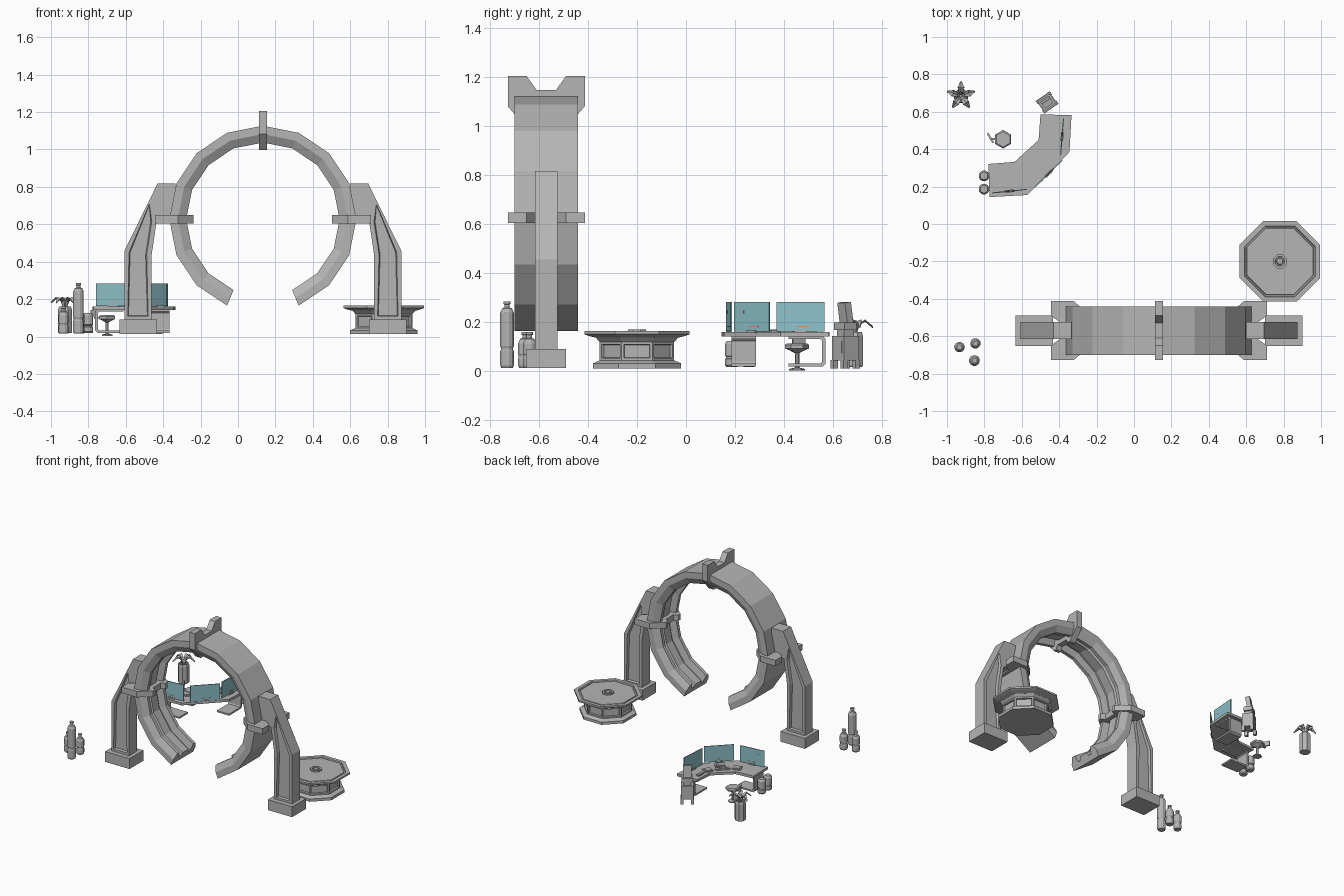
import bpy, bmesh, math
from mathutils import Matrix, Vector

cube = bpy.data.objects.get("Cube")
if cube:
    bpy.data.objects.remove(cube, do_unlink=True)


def material(name, rgb):
    m = bpy.data.materials.new(name)
    m.use_nodes = True
    m.diffuse_color = (*rgb, 1)
    m.node_tree.nodes["Principled BSDF"].inputs["Base Color"].default_value = (*rgb, 1)
    return m


GREY = material("plain grey", (0.46, 0.46, 0.46))
TEAL = material("screen teal", (0.27, 0.54, 0.59))
ORANGE = material("display orange", (0.7, 0.3, 0.15))


def finish(bm, name, mat=GREY, matrix=None):
    bmesh.ops.recalc_face_normals(bm, faces=bm.faces)
    me = bpy.data.meshes.new(name)
    bm.to_mesh(me)
    bm.free()
    ob = bpy.data.objects.new(name, me)
    me.materials.append(mat)
    if matrix:
        ob.matrix_world = matrix
    bpy.context.collection.objects.link(ob)
    return ob


def place(x, y, z=0, turn=0):
    return Matrix.Translation((x, y, z)) @ Matrix.Rotation(math.radians(turn), 4, 'Z')


def prism(name, pts, lo, hi, plane='XZ', inset=None, matrix=None, mat=GREY):
    """Extrude an outline along the axis left over; optionally recess its two caps."""
    def put(a, b, c):
        return {'XZ': (a, c, b), 'XY': (a, b, c), 'YZ': (c, a, b)}[plane]
    bm = bmesh.new()
    rows = [[bm.verts.new(put(a, b, c)) for a, b in pts] for c in (lo, hi)]
    caps = [bm.faces.new(r) for r in rows]
    n = len(pts)
    for i in range(n):
        j = (i + 1) % n
        bm.faces.new((rows[0][i], rows[0][j], rows[1][j], rows[1][i]))
    bmesh.ops.recalc_face_normals(bm, faces=bm.faces)
    if inset:
        bmesh.ops.inset_individual(bm, faces=caps, thickness=inset)
        bmesh.ops.inset_individual(bm, faces=caps, thickness=0.006, depth=-0.018)
    return finish(bm, name, mat, matrix)


def box(name, size, matrix, mat=GREY):
    bm = bmesh.new()
    bmesh.ops.create_cube(bm, size=1)
    bmesh.ops.scale(bm, vec=size, verts=bm.verts)
    return finish(bm, name, mat, matrix)


def lathe(name, profile, x, y, sides=12, panel_row=None):
    """Turn (radius, height) points about a vertical axis; radius is measured to the flats."""
    bm = bmesh.new()
    k = 1 / math.cos(math.pi / sides)
    rings = []
    for r, z in profile:
        ang = [(i + 0.5) * math.tau / sides for i in range(sides)]
        rings.append([bm.verts.new((r * k * math.cos(a), r * k * math.sin(a), z)) for a in ang])
    panels = []
    for q, (lower, upper) in enumerate(zip(rings, rings[1:])):
        for i in range(sides):
            j = (i + 1) % sides
            f = bm.faces.new((lower[i], lower[j], upper[j], upper[i]))
            if q == panel_row:
                panels.append(f)
    bm.faces.new(rings[0])
    bm.faces.new(rings[-1])
    bmesh.ops.recalc_face_normals(bm, faces=bm.faces)
    if panels:
        bmesh.ops.inset_individual(bm, faces=panels, thickness=0.014)
        bmesh.ops.inset_individual(bm, faces=panels, thickness=0.003, depth=-0.012)
    return finish(bm, name, GREY, place(x, y))


# Gate ring: grooved section swept round an open arc
CX, CY, CZ = 0.133, -0.57, 0.627
half = [(0.13, 0.5), (0.13, 0.455), (0.105, 0.41), (0.08, 0.41),
        (0.068, 0.46), (0.045, 0.46), (0.035, 0.435)]
section = half + [(-y, r) for y, r in reversed(half)]
bm = bmesh.new()
arc = []
for i in range(-7, 8):
    a = math.radians(22.5 * i)
    arc.append([bm.verts.new((CX + r * math.sin(a), CY + y, CZ + r * math.cos(a))) for y, r in section])
for p, q in zip(arc, arc[1:]):
    for i in range(len(section)):
        j = (i + 1) % len(section)
        bm.faces.new((p[i], p[j], q[j], q[i]))
bm.faces.new(arc[0])
bm.faces.new(arc[-1])
finish(bm, "gate_ring")

# Clamps: notched collar at the top and both sides
side = [(0.04, 0.522), (0.08, 0.578), (0.157, 0.578), (0.157, 0.455), (0.085, 0.37), (0.06, 0.37), (0.045, 0.4)]
collar = side + [(-y, r) for y, r in reversed(side)]
for name, turn in (("top_clamp", 0), ("left_clamp", 90), ("right_clamp", -90)):
    prism(name, collar, -0.022, 0.022, 'YZ',
          matrix=Matrix.Translation((CX, CY, CZ)) @ Matrix.Rotation(math.radians(turn), 4, 'Y'))

# Gate legs
lower = [(0.741, 0.09), (0.741, 0.456), (0.605, 0.733), (0.568, 0.616), (0.595, 0.435), (0.595, 0.09)]
shoulder = [(0.605, 0.733), (0.563, 0.818), (0.467, 0.818), (0.475, 0.616), (0.568, 0.616)]
for label, s in (("left", 1), ("right", -1)):
    def flip(pts):
        return [(CX + s * u, z) for u, z in pts]
    prism(label + "_leg", flip(lower), CY - 0.046, CY + 0.046, inset=0.026)
    prism(label + "_shoulder", flip(shoulder), CY - 0.046, CY + 0.046)
    box(label + "_foot", (0.2, 0.162, 0.077), place(CX + s * 0.667, CY, 0.053))

# Round table
TX, TY = 0.78, -0.2
lathe("table_pedestal", [(0.18, 0.013), (0.18, 0.033), (0.152, 0.045), (0.152, 0.12),
                         (0.17, 0.14)], TX, TY, 8, panel_row=2)
lathe("table_top", [(0.17, 0.138), (0.2, 0.146), (0.215, 0.152), (0.215, 0.165), (0.19, 0.165),
                    (0.187, 0.156), (0.18, 0.156), (0.177, 0.162)], TX, TY, 8)
lathe("table_hub", [(0.037, 0.16), (0.037, 0.172), (0.025, 0.172), (0.023, 0.165),
                    (0.017, 0.165), (0.015, 0.172)], TX, TY, 8)

# Desk
outline = [(-0.778, 0.321), (-0.639, 0.332), (-0.51, 0.449), (-0.5, 0.585),
           (-0.334, 0.583), (-0.345, 0.385), (-0.57, 0.155), (-0.773, 0.144)]
prism("desk_top", outline, 0.142, 0.16, 'XY')
bracket = [(0.0, 0.145), (-0.012, 0.133), (-0.012, 0.032), (0.0, 0.02), (0.14, 0.02), (0.14, 0.032),
           (0.008, 0.032), (0.003, 0.04), (0.003, 0.125), (0.01, 0.133), (0.14, 0.133), (0.14, 0.145)]
prism("desk_leg_right", bracket, -0.05, 0.05, matrix=place(-0.752, 0.236))
prism("desk_leg_left", bracket, -0.05, 0.05, matrix=place(-0.416, 0.558, 0, -90))

# Screens with small readouts
for name, a, b in (("right", (-0.76, 0.166), (-0.575, 0.185)),
                   ("middle", (-0.53, 0.197), (-0.385, 0.34)),
                   ("left", (-0.392, 0.37), (-0.377, 0.565))):
    d = Vector(b) - Vector(a)
    m = Matrix.Translation(((a[0] + b[0]) / 2, (a[1] + b[1]) / 2, 0.223))
    m = m @ Matrix.Rotation(math.atan2(d.y, d.x), 4, 'Z')
    box("screen_" + name, (d.length, 0.005, 0.12), m, TEAL)
    box("screen_mount_" + name, (0.05, 0.014, 0.012), m @ place(0, 0, -0.06))
    box("readout_bar_" + name, (0.06, 0.007, 0.003), m @ place(0.01, 0, -0.04), ORANGE)
    box("readout_dot_" + name, (0.012, 0.007, 0.012), m @ place(-0.05, 0, 0.02))

# Desk equipment
for i, (x, y, w, d, turn) in enumerate([(-0.618, 0.283, 0.06, 0.055, 20), (-0.475, 0.423, 0.055, 0.055, 65),
                                        (-0.545, 0.35, 0.1, 0.03, 45), (-0.495, 0.31, 0.07, 0.05, 40),
                                        (-0.47, 0.505, 0.025, 0.06, 0)]):
    box(f"desk_pad_{i + 1}", (w, d, 0.01), place(x, y, 0.163, turn))
    box(f"desk_pad_plate_{i + 1}", (w * 0.7, d * 0.7, 0.004), place(x, y, 0.169, turn))

# Gas canisters
def canister(name, x, y, r, top):
    h = top - 0.015
    lathe(name, [(r * 0.85, 0.015), (r, 0.025), (r, 0.015 + h * 0.25), (r * 0.9, 0.02 + h * 0.25),
                 (r * 0.9, 0.03 + h * 0.25), (r, 0.035 + h * 0.25), (r, top - 0.045), (r * 0.7, top - 0.028),
                 (r * 0.35, top - 0.023), (r * 0.35, top - 0.012), (r * 0.5, top - 0.01), (r * 0.5, top)], x, y)


canister("canister_tall", -0.853, -0.73, 0.028, 0.285)
canister("canister_short_a", -0.933, -0.658, 0.027, 0.16)
canister("canister_short_b", -0.848, -0.638, 0.027, 0.16)
for i, y in enumerate((0.187, 0.257)):
    lathe(f"desk_canister_{i + 1}", [(0.022, 0.018), (0.028, 0.026), (0.028, 0.05), (0.024, 0.053), (0.024, 0.06),
                                     (0.028, 0.063), (0.028, 0.112), (0.02, 0.125)], -0.802, y)

# Stool
lathe("stool", [(0.028, 0.004), (0.028, 0.01), (0.008, 0.016), (0.008, 0.075), (0.03, 0.088),
                (0.043, 0.094), (0.043, 0.108), (0.036, 0.114)], -0.7, 0.453, 6)
box("stool_back_arm", (0.05, 0.012, 0.01), place(-0.745, 0.455, 0.1))
box("stool_back", (0.01, 0.06, 0.035), place(-0.768, 0.46, 0.125, 30))

# Service machine
M = place(-0.465, 0.65, 0, 35)
for x in (-0.035, 0.035):
    for y in (-0.03, 0.03):
        box("machine_foot", (0.022, 0.022, 0.035), M @ place(x, y, 0.03))
box("machine_body", (0.085, 0.075, 0.1), M @ place(0, 0, 0.095))
box("machine_waist", (0.05, 0.05, 0.05), M @ place(0, 0, 0.16))
box("machine_chest", (0.075, 0.06, 0.03), M @ place(0, 0, 0.185))
box("machine_head", (0.055, 0.03, 0.085), M @ place(0, 0, 0.24) @ Matrix.Rotation(0.15, 4, 'X'))
box("machine_panel", (0.06, 0.08, 0.05), M @ place(0, 0, 0.1))

# Potted plant with folded leaves
PX, PY = -0.925, 0.685
lathe("plant_pot", [(0.033, 0.018), (0.037, 0.024), (0.037, 0.145), (0.032, 0.16), (0.026, 0.16), (0.024, 0.15)],
      PX, PY, 8)
for i in range(5):
    bm = bmesh.new()
    rows = []
    for d, z, w in ((0.005, 0.15, 0.004), (0.02, 0.195, 0.012), (0.045, 0.212, 0.017), (0.078, 0.185, 0.003)):
        rows.append([bm.verts.new(c) for c in ((d, -w, z), (d, 0, z - 0.006), (d, w, z))])
    for p, q in zip(rows, rows[1:]):
        for j in (0, 1):
            bm.faces.new((p[j], p[j + 1], q[j + 1], q[j]))
    leaf = finish(bm, f"plant_leaf_{i + 1}", GREY, place(PX, PY, 0, 90 + 72 * i))
    leaf.modifiers.new("thickness", 'SOLIDIFY').thickness = 0.003
